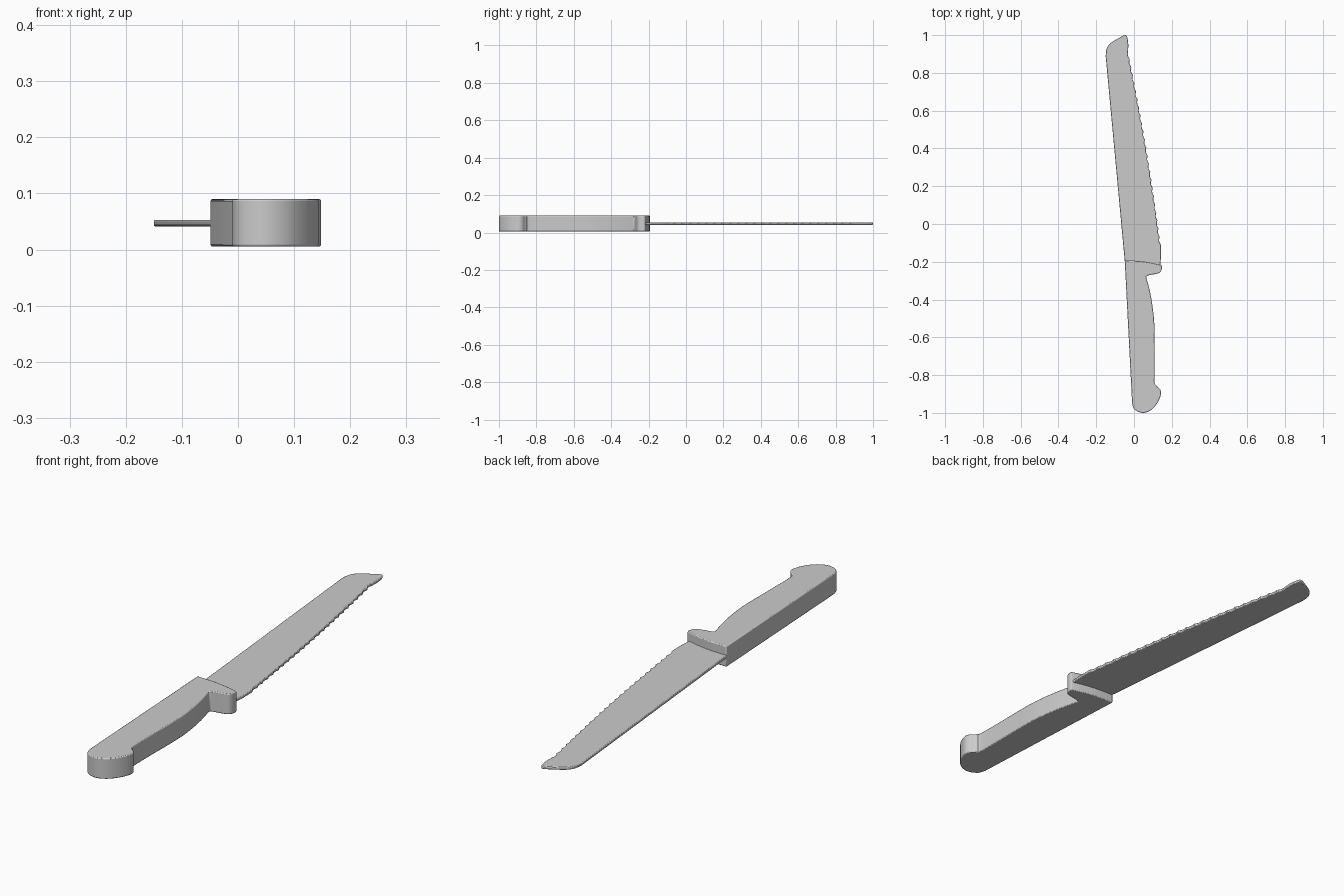
import bpy
import bmesh
import math
from mathutils import Vector

cube = bpy.data.objects.get("Cube")
if cube:
    bpy.data.objects.remove(cube, do_unlink=True)

grey = bpy.data.materials.new("plain_grey")
grey.use_nodes = True
grey.diffuse_color = (0.6, 0.6, 0.6, 1)
grey.node_tree.nodes["Principled BSDF"].inputs["Base Color"].default_value = (0.6, 0.6, 0.6, 1)


def smooth_path(points, steps=5):
    """Open Catmull-Rom curve through the points."""
    pts = [Vector(p) for p in points]
    pts = [pts[0]] + pts + [pts[-1]]
    out = []
    for a, b, c, d in zip(pts, pts[1:], pts[2:], pts[3:]):
        for i in range(steps):
            t = i / steps
            out.append(0.5 * (2 * b + (c - a) * t + (2 * a - 5 * b + 4 * c - d) * t * t
                              + (3 * b - a - 3 * c + d) * t ** 3))
    return out + [pts[-1]]


def slab(name, outline, bottom, top, bevel):
    """Extruded flat outline with softened rims."""
    bm = bmesh.new()
    face = bm.faces.new([bm.verts.new((p[0], p[1], bottom)) for p in outline])
    bm.normal_update()
    if face.normal.z > 0:
        face.normal_flip()
    grown = bmesh.ops.extrude_face_region(bm, geom=[face])
    for v in grown["geom"]:
        if isinstance(v, bmesh.types.BMVert):
            v.co.z = top
    bmesh.ops.recalc_face_normals(bm, faces=bm.faces)
    mesh = bpy.data.meshes.new(name)
    bm.to_mesh(mesh)
    bm.free()
    mesh.materials.append(grey)
    obj = bpy.data.objects.new(name, mesh)
    bpy.context.collection.objects.link(obj)
    mod = obj.modifiers.new("soft_rim", 'BEVEL')
    mod.width = bevel
    mod.segments = 2
    mod.angle_limit = math.radians(50)
    bpy.ops.object.select_all(action='DESELECT')
    obj.select_set(True)
    bpy.context.view_layer.objects.active = obj
    bpy.ops.object.shade_smooth_by_angle(angle=math.radians(40))
    return obj


# Handle: straight back, round hooked butt, curved grip and finger guard
butt_and_grip = smooth_path([
    (-0.01, -0.95), (0.003, -0.982), (0.045, -1.0), (0.09, -0.985), (0.125, -0.945),
    (0.143, -0.9), (0.138, -0.875), (0.118, -0.855), (0.108, -0.815), (0.108, -0.55),
    (0.1, -0.45), (0.085, -0.36), (0.064, -0.278)])
guard = smooth_path([
    (0.075, -0.272), (0.125, -0.262), (0.143, -0.25), (0.148, -0.225),
    (0.138, -0.217), (0.09, -0.205), (0.03, -0.196), (-0.049, -0.193)])
slab("handle", butt_and_grip + guard, 0.005, 0.09, 0.006)

# Blade: wavy cutting edge, slanted tip with a rounded corner, straight spine
heel, end = Vector((0.139, -0.11)), Vector((-0.034, 0.915))
along = end - heel
out = Vector((along.y, -along.x)).normalized()
teeth, per_tooth = 24, 6
edge = [Vector((0.05, -0.25)), Vector((0.138, -0.235)), Vector((0.143, -0.17))]
for i in range(teeth * per_tooth + 1):
    t = i / (teeth * per_tooth)
    wave = 0.006 * (0.5 - abs(math.sin(math.pi * t * teeth)))
    edge.append(heel + along * t + out * (wave + 0.01 * math.sin(math.pi * t)))
tip = smooth_path([
    (-0.03, 0.95), (-0.035, 0.985), (-0.047, 1.0), (-0.085, 0.982), (-0.125, 0.957),
    (-0.145, 0.928), (-0.15, 0.89)])
slab("blade", edge + tip + [Vector((-0.044, -0.25))], 0.041, 0.053, 0.003)
